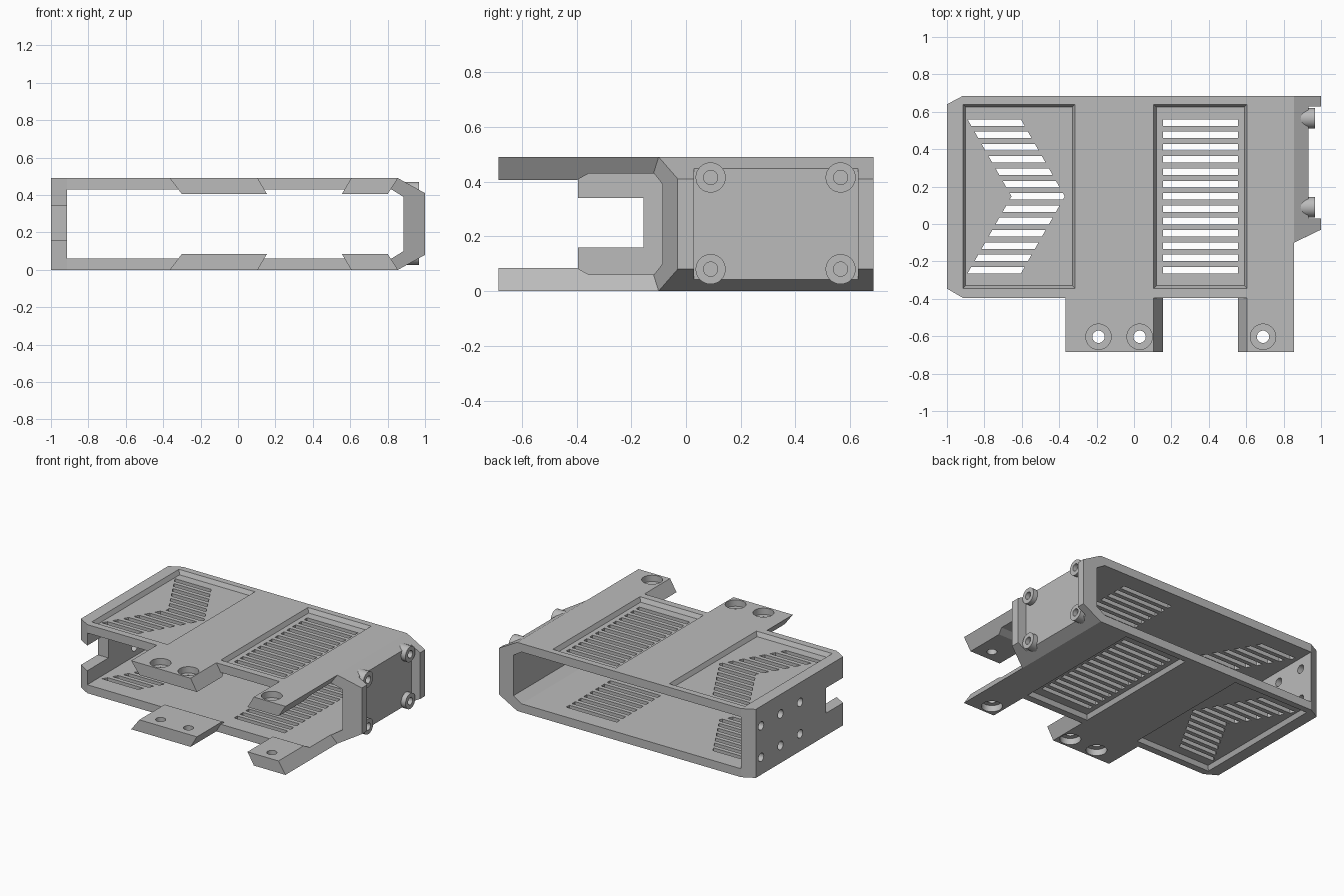
import bpy, bmesh, math

H = 0.49          # total height
if "Cube" in bpy.data.objects:
    bpy.data.objects.remove(bpy.data.objects["Cube"], do_unlink=True)

grey = bpy.data.materials.new("light grey")
grey.use_nodes = True
grey.diffuse_color = (0.5, 0.5, 0.5, 1)
for node in grey.node_tree.nodes:
    if node.type == 'BSDF_PRINCIPLED':
        node.inputs["Base Color"].default_value = (0.5, 0.5, 0.5, 1)


def loft(bm, sections):
    """Closed solid through matching rings of points."""
    rings = [[bm.verts.new(p) for p in s] for s in sections]
    for a, b in zip(rings, rings[1:]):
        for i in range(len(a)):
            j = (i + 1) % len(a)
            bm.faces.new((a[i], a[j], b[j], b[i]))
    bm.faces.new(rings[0])
    bm.faces.new(rings[-1])


def place(p, axis, d):
    u, v = p
    return {'x': (d, u, v), 'y': (u, d, v), 'z': (u, v, d)}[axis]


def prism(bm, pts, axis, a, b):
    loft(bm, [[place(p, axis, d) for p in pts] for d in (a, b)])


def circle(u, v, r, n=32):
    return [(u + r * math.cos(2 * math.pi * i / n),
             v + r * math.sin(2 * math.pi * i / n)) for i in range(n)]


def rect(u0, v0, u1, v1):
    return [(u0, v0), (u1, v0), (u1, v1), (u0, v1)]


def finish(bm, name):
    bmesh.ops.recalc_face_normals(bm, faces=bm.faces)
    me = bpy.data.meshes.new(name)
    bm.to_mesh(me)
    bm.free()
    me.materials.append(grey)
    ob = bpy.data.objects.new(name, me)
    bpy.context.scene.collection.objects.link(ob)
    return ob


def combine(target, bm, op):
    """Apply a boolean with a temporary helper."""
    helper = finish(bm, "helper")
    helper.hide_render = True
    mod = target.modifiers.new("cut", 'BOOLEAN')
    mod.operation, mod.object, mod.solver = op, helper, 'EXACT'
    bpy.context.view_layer.update()
    deps = bpy.context.evaluated_depsgraph_get()
    me = bpy.data.meshes.new_from_object(target.evaluated_get(deps))
    target.modifiers.clear()
    target.data = me
    bpy.data.objects.remove(helper, do_unlink=True)


# Sleeve: outer section, chamfered left corners
bm = bmesh.new()
prism(bm, [(-1, 0), (0.855, 0), (1, 0.08), (1, 0.41), (0.855, H), (-1, H)],
      'y', -0.395, 0.685)
body = finish(bm, "case_body")
bm = bmesh.new()
prism(bm, [(-1.1, -0.287), (-0.915, -0.395), (-0.915, -0.5), (-1.1, -0.5)], 'z', -0.1, 0.6)
prism(bm, [(-1.1, 0.587), (-0.915, 0.685), (-0.915, 0.8), (-1.1, 0.8)], 'z', -0.1, 0.6)
combine(body, bm, 'DIFFERENCE')

# Hollow interior
bm = bmesh.new()
prism(bm, [(-0.915, 0.06), (0.82, 0.06), (0.885, 0.1), (0.885, 0.39),
           (0.82, 0.43), (-0.915, 0.43)], 'y', -0.9, 0.9)
combine(body, bm, 'DIFFERENCE')

# Mounting tabs, top and bottom, thicker than the panels
bm = bmesh.new()
for top0, top1, low0, low1 in ((-0.365, 0.105, -0.3, 0.155), (0.605, 0.93, 0.555, 0.93)):
    for flip in (False, True):
        sections = []
        for y, depth in ((-0.685, 0.085), (-0.4, 0.085), (-0.337, 0.05)):
            t = depth / 0.085
            ring = [(top0, H), (top1, H), (top1 + t * (low1 - top1), H - depth),
                    (top0 + t * (low0 - top0), H - depth)]
            sections.append([(x, y, H - z if flip else z) for x, z in ring])
        loft(bm, sections)
combine(body, bm, 'UNION')

# Slanted right front corner with undercut edges
bm = bmesh.new()
sections = []
for z, x in ((-0.1, 0.855), (0, 0.855), (0.085, 0.8), (0.405, 0.8), (H, 0.855), (0.6, 0.855)):
    y = -0.1 + 0.483 * (x - 0.855)
    sections.append([(x, -0.9, z), (x, y, z), (1.1, 0.018, z), (1.1, -0.9, z)])
loft(bm, sections)
combine(body, bm, 'DIFFERENCE')

# Pocket in the right wall, notch and cable holes in the left wall
bm = bmesh.new()
prism(bm, rect(0.03, -0.1, 0.628, 0.6), 'x', 0.932, 1.1)
prism(bm, rect(-0.6, 0.16, -0.155, 0.34), 'x', -1.1, -0.85)
for y in (0.58, 0.36, 0.14):
    for z in (0.125, 0.35):
        prism(bm, circle(y, z, 0.03, 24), 'x', -1.1, -0.85)
combine(body, bm, 'DIFFERENCE')

# Recessed panels with sloped borders on both faces
bm = bmesh.new()
for x0, x1 in ((-0.915, -0.315), (0.105, 0.605)):
    for flip in (False, True):
        sections = []
        for inset, z in ((0.015, H - 0.03), (0, H), (0, H + 0.1)):
            z = H - z if flip else z
            ring = rect(x0 + inset, -0.345 + inset, x1 - inset, 0.64 - inset)
            sections.append([(x, y, z) for x, y in ring])
        loft(bm, sections)
combine(body, bm, 'DIFFERENCE')

# Vent slots: straight rows on the right, a chevron on the left
bm = bmesh.new()
for row in range(13):
    mid = 0.5425 - 0.0658 * row
    lo, hi = mid - 0.0175, mid + 0.0175
    prism(bm, rect(0.155, lo, 0.555, hi), 'z', -0.1, 0.6)
    levels = (lo, mid, hi) if row == 6 else (lo, hi)
    left = [(-0.655 - 0.57 * abs(y - 0.1477), y) for y in levels]
    right = [(x + 0.285, y) for x, y in reversed(left)]
    prism(bm, left + right, 'z', -0.1, 0.6)
combine(body, bm, 'DIFFERENCE')

# Counterbored screw holes in the tabs
for radius, spans in ((0.033, ((-0.1, 0.6),)), (0.068, ((-0.1, 0.045), (H - 0.045, 0.6)))):
    bm = bmesh.new()
    for x in (-0.19, 0.03, 0.69):
        for a, b in spans:
            prism(bm, circle(x, -0.603, radius), 'z', a, b)
    combine(body, bm, 'DIFFERENCE')
parts = [body]

# Screw bosses on the right wall, each with a blind hole
for y, where in ((0.09, "front"), (0.565, "back")):
    for z, level in ((0.08, "lower"), (0.415, "upper")):
        bm = bmesh.new()
        loft(bm, [[place(p, 'x', x) for p in circle(y, z, r)]
                  for x, r in ((0.89, 0.055), (0.967, 0.055), (0.967, 0.026), (0.935, 0.026))])
        parts.append(finish(bm, f"{where}_{level}_boss"))

# Smooth round walls, keep edges sharp
bpy.context.view_layer.update()
for ob in parts:
    ob.select_set(True)
bpy.context.view_layer.objects.active = body
bpy.ops.object.shade_smooth_by_angle(angle=math.radians(25))
